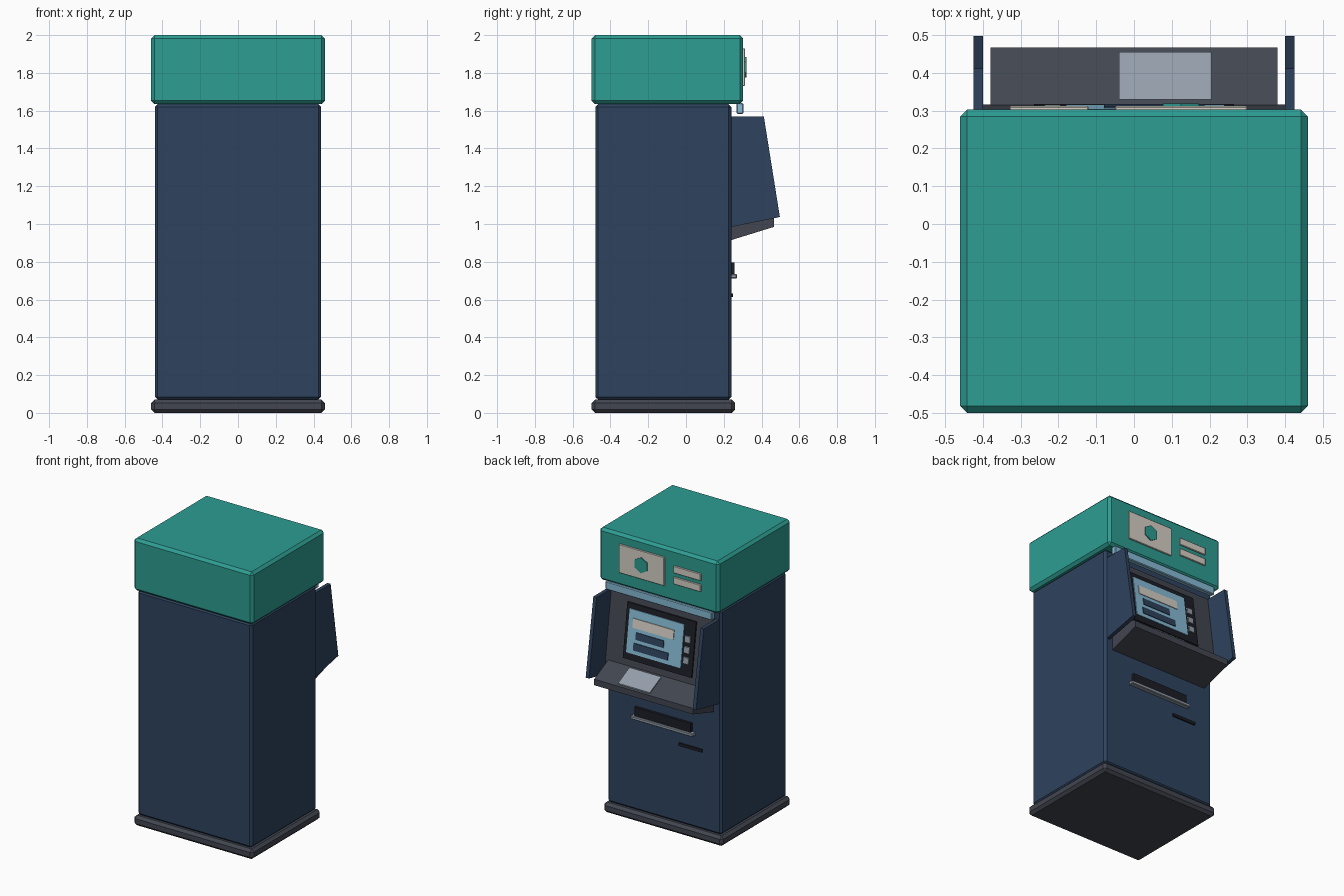
import bpy, bmesh, math

if "Cube" in bpy.data.objects:
    bpy.data.objects.remove(bpy.data.objects["Cube"])


def colour(name, r, g, b):
    mat = bpy.data.materials.new(name)
    lin = [((c / 255 + 0.055) / 1.055) ** 2.4 for c in (r, g, b)]
    mat.diffuse_color = (*lin, 1)
    mat.use_nodes = True
    mat.node_tree.nodes["Principled BSDF"].inputs["Base Color"].default_value = mat.diffuse_color
    return mat


TEAL = colour("teal", 45, 157, 147)
NAVY = colour("navy", 46, 67, 94)
GREY = colour("dark_grey", 66, 70, 80)
BLACK = colour("near_black", 28, 30, 38)
BLUE = colour("light_blue", 135, 187, 214)
CREAM = colour("cream", 214, 208, 198)
STEEL = colour("steel", 148, 158, 170)


def prism(name, x0, x1, profile, mat, bevel=0):
    """Extrude a (y, z) profile along x from x0 to x1."""
    bm = bmesh.new()
    face = bm.faces.new([bm.verts.new((x0, y, z)) for y, z in profile])
    ext = bmesh.ops.extrude_face_region(bm, geom=[face])
    verts = [v for v in ext["geom"] if isinstance(v, bmesh.types.BMVert)]
    bmesh.ops.translate(bm, vec=(x1 - x0, 0, 0), verts=verts)
    bmesh.ops.recalc_face_normals(bm, faces=bm.faces)
    if bevel:
        bmesh.ops.bevel(bm, geom=bm.edges[:], offset=bevel, segments=1,
                        affect='EDGES', profile=0.5)
    mesh = bpy.data.meshes.new(name)
    bm.to_mesh(mesh)
    bm.free()
    mesh.materials.append(mat)
    obj = bpy.data.objects.new(name, mesh)
    bpy.context.collection.objects.link(obj)
    return obj


def box(name, x, y, z, mat, bevel=0):
    return prism(name, x[0], x[1], [(y[0], z[0]), (y[1], z[0]), (y[1], z[1]), (y[0], z[1])], mat, bevel)


# Cabinet: plinth, body and overhanging header
box("base_plinth", (-0.46, 0.46), (-0.5, 0.26), (0, 0.07), GREY, 0.018)
box("cabinet_body", (-0.44, 0.44), (-0.48, 0.24), (0.07, 1.635), NAVY, 0.015)
box("header", (-0.46, 0.46), (-0.5, 0.303), (1.635, 2.0), TEAL, 0.018)
box("light_bar", (-0.41, 0.41), (0.268, 0.304), (1.583, 1.64), BLUE, 0.005)

# Header signs with a plain hexagon
box("sign_plate", (-0.05, 0.30), (0.30, 0.312), (1.73, 1.93), CREAM, 0.003)
for i, z in enumerate((1.865, 1.788)):
    box(f"sign_strip_{i + 1}", (-0.33, -0.12), (0.30, 0.312), (z - 0.025, z + 0.025), CREAM, 0.003)
bpy.ops.mesh.primitive_cylinder_add(vertices=6, radius=0.055, depth=0.016,
                                    location=(0.125, 0.311, 1.83), rotation=(math.pi / 2, 0, 0))
bpy.context.object.name = "sign_hexagon"
bpy.context.object.data.materials.append(TEAL)

# Privacy wings on both sides
for side, s in (("left", -1), ("right", 1)):
    prism(f"{side}_wing", s * 0.40, s * 0.425,
          [(0.23, 1.57), (0.412, 1.57), (0.497, 1.037), (0.23, 0.982)], NAVY)


# Sloped fascia, with plates that follow its slope
def fascia_y(z):
    return 0.315 - (z - 1.1) * 0.138


def fascia_plate(name, x, z, out, mat):
    low, high = fascia_y(z[0]), fascia_y(z[1])
    prism(name, x[0], x[1], [(low - 0.004, z[0]), (low + out, z[0]),
                             (high + out, z[1]), (high - 0.004, z[1])], mat)


prism("fascia", -0.40, 0.40, [(0.23, 1.09), (fascia_y(1.09), 1.09), (fascia_y(1.57), 1.57), (0.23, 1.57)], GREY)
fascia_plate("screen_bezel", (-0.265, 0.265), (1.15, 1.52), 0.010, BLACK)
fascia_plate("screen", (-0.18, 0.24), (1.195, 1.485), 0.015, BLUE)
fascia_plate("screen_title_bar", (-0.11, 0.205), (1.368, 1.43), 0.020, CREAM)
fascia_plate("screen_bar_upper", (-0.04, 0.175), (1.295, 1.342), 0.020, NAVY)
fascia_plate("screen_bar_lower", (-0.08, 0.187), (1.222, 1.27), 0.020, NAVY)
for i, z in enumerate((1.395, 1.325, 1.255)):
    fascia_plate(f"side_button_{i + 1}", (-0.237, -0.195), (z - 0.021, z + 0.021), 0.02, STEEL)


# Sloped shelf with keypad plate
def shelf_z(y):
    return 1.027 + (0.467 - y) * 0.5


prism("shelf", -0.38, 0.38, [(0.23, 0.912), (0.467, 0.985), (0.467, shelf_z(0.467)), (0.23, shelf_z(0.23))], GREY)
prism("keypad_plate", -0.04, 0.205, [(y, shelf_z(y) + d) for y, d in
                                     ((0.33, -0.004), (0.455, -0.004), (0.455, 0.008), (0.33, 0.008))], STEEL)

# Cash slot, tray and receipt slot on the lower cabinet
box("cash_slot", (-0.217, 0.217), (0.23, 0.258), (0.735, 0.797), BLACK)
box("cash_tray", (-0.24, 0.24), (0.23, 0.27), (0.712, 0.735), STEEL, 0.004)
box("receipt_slot", (-0.297, -0.118), (0.23, 0.25), (0.613, 0.633), BLACK)
